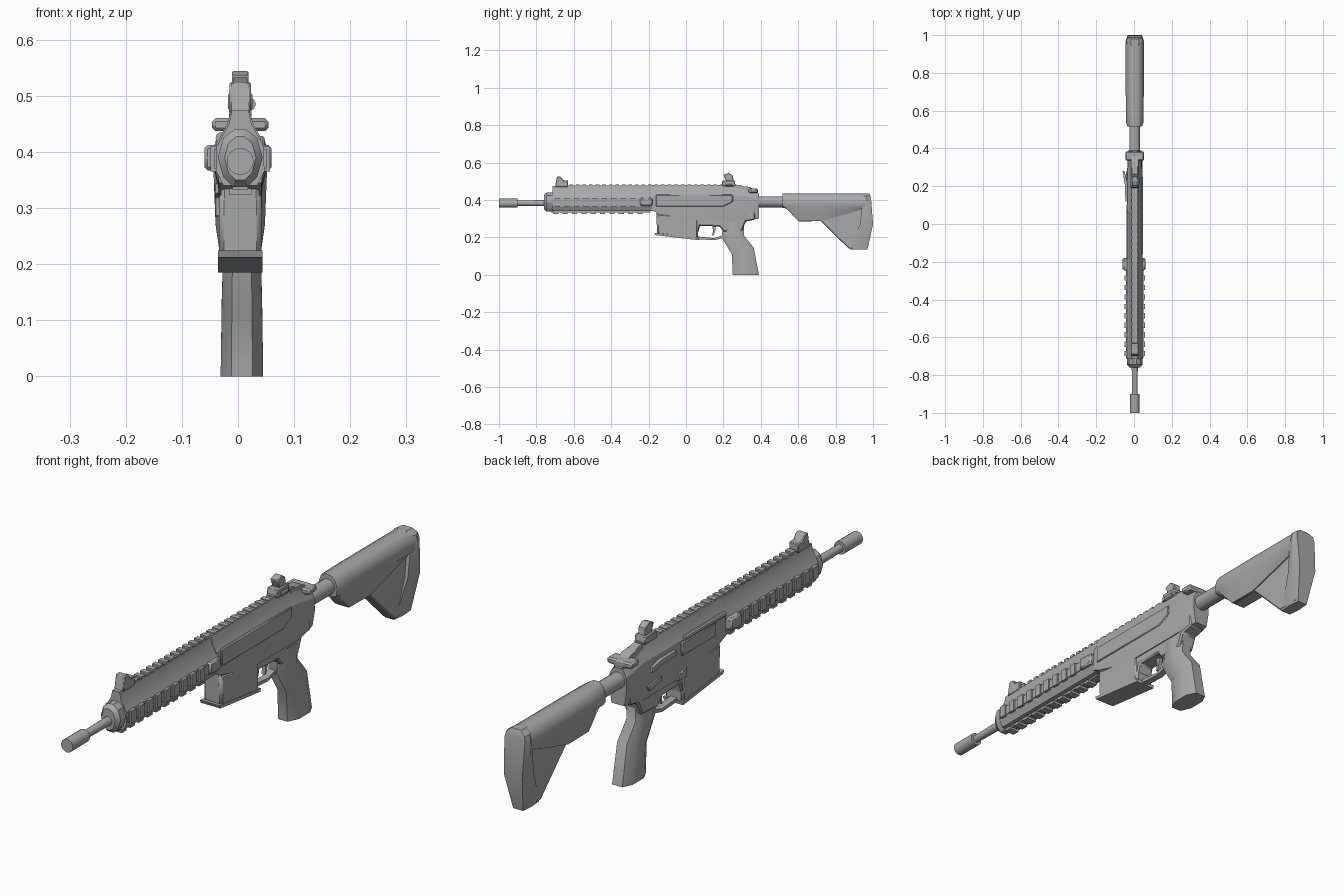
import bpy
import bmesh
import math

cube = bpy.data.objects.get("Cube")
if cube:
    bpy.data.objects.remove(cube, do_unlink=True)

CX = 0.004  # centre plane of the model

metal = bpy.data.materials.new("metal_grey")
metal.use_nodes = True
metal.diffuse_color = (0.4, 0.4, 0.4, 1)
metal.node_tree.nodes["Principled BSDF"].inputs["Base Color"].default_value = (0.4, 0.4, 0.4, 1)


def finish(name, bm, bevel=0, smooth=30):
    bmesh.ops.recalc_face_normals(bm, faces=bm.faces)
    mesh = bpy.data.meshes.new(name)
    bm.to_mesh(mesh)
    bm.free()
    mesh.materials.append(metal)
    ob = bpy.data.objects.new(name, mesh)
    bpy.context.collection.objects.link(ob)
    if bevel:
        mod = ob.modifiers.new("bevel", 'BEVEL')
        mod.width = bevel
        mod.limit_method = 'ANGLE'
        mod.angle_limit = math.radians(50)
    bpy.ops.object.select_all(action='DESELECT')
    ob.select_set(True)
    bpy.context.view_layer.objects.active = ob
    bpy.ops.object.shade_smooth_by_angle(angle=math.radians(smooth))
    return ob


def add_loft(bm, rings):
    """Bridge rings of equal point count and cap both ends."""
    rows = [[bm.verts.new(p) for p in ring] for ring in rings]
    n = len(rows[0])
    for a, b in zip(rows, rows[1:]):
        for i in range(n):
            j = (i + 1) % n
            bm.faces.new((a[i], a[j], b[j], b[i]))
    bm.faces.new(rows[0])
    bm.faces.new(rows[-1])


def loft(name, rings, bevel=0, smooth=30):
    bm = bmesh.new()
    add_loft(bm, rings)
    return finish(name, bm, bevel, smooth)


def section(y, half):
    """Symmetric cross-section at y from (half width, z) points, top down."""
    return ([(CX + x, y, z) for x, z in half]
            + [(CX - x, y, z) for x, z in reversed(half)])


def prism(name, outline, half, bevel=0, centre=CX):
    """Side outline of (y, z) points pushed out to both sides."""
    return loft(name, [[(centre + s * half, y, z) for y, z in outline] for s in (-1, 1)], bevel)


def add_box(bm, x0, x1, y0, y1, z0, z1):
    add_loft(bm, [[(x0, y, z0), (x1, y, z0), (x1, y, z1), (x0, y, z1)] for y in (y0, y1)])


def box(name, *size, bevel=0):
    bm = bmesh.new()
    add_box(bm, *size)
    return finish(name, bm, bevel)


def tube(name, y0, y1, r, z, r1=None, x=CX, sides=16):
    rings = []
    for y, rad in ((y0, r), (y1, r1 or r)):
        rings.append([(x + rad * math.cos(i * math.tau / sides), y,
                       z + rad * math.sin(i * math.tau / sides)) for i in range(sides)])
    return loft(name, rings)


def toothed_rail(name, y0, y1, pitch, base, tooth):
    """Rail strip with evenly spaced teeth; base and tooth are (x0, x1, z0, z1)."""
    bm = bmesh.new()
    add_box(bm, base[0], base[1], y0, y1, base[2], base[3])
    for i in range(int((y1 - y0) / pitch)):
        y = y0 + pitch * (i + 0.2)
        add_box(bm, tooth[0], tooth[1], y, y + pitch * 0.55, tooth[2], tooth[3])
    return finish(name, bm)


# Barrel and muzzle
tube("muzzle", -1.0, -0.9, 0.024, 0.383)
tube("barrel", -0.91, -0.7, 0.014, 0.383, 0.017)

# Front collar
collar = [(0.01, 0.44), (0.03, 0.425), (0.04, 0.39), (0.03, 0.355), (0.012, 0.337)]
loft("front_collar", [section(-0.76, [(x * 0.7, 0.388 + (z - 0.388) * 0.75) for x, z in collar]),
                      section(-0.745, collar), section(-0.71, collar)])

# Handguard
guard = [(0.015, 0.475), (0.02, 0.45), (0.042, 0.41), (0.043, 0.365), (0.03, 0.34)]
loft("handguard", [section(-0.715, guard), section(-0.18, guard)], smooth=20)
for side, label in ((1, "left"), (-1, "right")):
    xs = [sorted((CX + side * a, CX + side * b)) for a, b in ((0.04, 0.047), (0.04, 0.053))]
    toothed_rail(label + "_side_rail", -0.71, -0.24, 0.05,
                 (*xs[0], 0.37, 0.405), (*xs[1], 0.365, 0.41))
    x = sorted((CX + side * 0.03, side * 0.06))
    box(label + "_rail_end", *x, -0.245, -0.18, 0.367, 0.412, bevel=0.006)
toothed_rail("bottom_rail", -0.72, -0.19, 0.05,
             (CX - 0.014, CX + 0.014, 0.333, 0.345), (CX - 0.02, CX + 0.02, 0.324, 0.335))
toothed_rail("top_rail", -0.63, 0.28, 0.035,
             (CX - 0.012, CX + 0.012, 0.468, 0.478), (CX - 0.016, CX + 0.016, 0.474, 0.484))

# Receiver
body = [(0.015, 0.48), (0.023, 0.45), (0.037, 0.425), (0.04, 0.36), (0.038, 0.29)]
rear = [(0.012, 0.435), (0.024, 0.425), (0.034, 0.405), (0.036, 0.36), (0.026, 0.3)]
loft("upper_receiver", [section(-0.185, [(x, max(z, 0.345)) for x, z in body]),
                        section(-0.15, [(x, max(z, 0.33)) for x, z in body]),
                        section(0.0, body), section(0.29, body), section(0.39, rear)], smooth=25)
prism("lower_receiver", [(-0.16, 0.36), (-0.155, 0.24), (0.065, 0.225), (0.075, 0.262),
                         (0.18, 0.258), (0.2, 0.23), (0.3, 0.235), (0.32, 0.285),
                         (0.37, 0.295), (0.37, 0.36)], 0.034, 0.006)
prism("magazine", [(-0.158, 0.33), (-0.155, 0.215), (0.065, 0.187), (0.065, 0.3)], 0.038, 0.009)
prism("magazine_base", [(-0.17, 0.224), (-0.165, 0.212), (0.068, 0.185), (0.07, 0.197)], 0.04)
prism("left_receiver_panel", [(-0.16, 0.428), (-0.16, 0.365), (0.2, 0.365), (0.25, 0.39), (0.25, 0.428)],
      0.006, 0.003, CX + 0.037)

# Right side controls
prism("port_cover", [(-0.12, 0.42), (-0.12, 0.37), (0.08, 0.37), (0.08, 0.42)], 0.005, 0.003, CX - 0.04)
tube("bolt_rod", -0.18, 0.06, 0.01, 0.425, x=CX - 0.034, sides=10)
loft("side_lever", [[(x0, y, 0.39), (x1, y, 0.39), (x1, y, 0.408), (x0, y, 0.408)]
                    for y, x0, x1 in ((0.12, -0.046, -0.03), (0.2, -0.047, -0.03), (0.28, -0.06, -0.05))])
prism("selector", [(0.2, 0.345), (0.2, 0.325), (0.27, 0.315), (0.28, 0.335)], 0.005, 0.002, CX - 0.041)
prism("magazine_catch", [(0.05, 0.32), (0.05, 0.285), (0.1, 0.285), (0.1, 0.31)], 0.005, 0.002, CX - 0.04)

# Charging handle
box("charging_handle", CX - 0.05, CX + 0.05, 0.335, 0.385, 0.437, 0.46, bevel=0.006)
prism("charging_handle_neck", [(0.27, 0.475), (0.27, 0.44), (0.385, 0.425), (0.385, 0.445), (0.34, 0.47)], 0.02)

# Sights
prism("front_sight", [(-0.7, 0.47), (-0.69, 0.525), (-0.67, 0.525), (-0.655, 0.505),
                      (-0.63, 0.505), (-0.63, 0.47)], 0.019, 0.003)
prism("rear_sight_base", [(0.19, 0.475), (0.195, 0.505), (0.26, 0.505), (0.265, 0.475)], 0.022, 0.003)
prism("rear_sight", [(0.215, 0.5), (0.2, 0.535), (0.23, 0.545), (0.25, 0.53), (0.255, 0.5)], 0.015, 0.003)
tube("rear_sight_knob", 0.21, 0.25, 0.012, 0.485, x=CX + 0.016, sides=8)

# Trigger and its guard
prism("trigger", [(0.14, 0.265), (0.145, 0.235), (0.14, 0.21), (0.147, 0.21), (0.157, 0.235), (0.16, 0.265)], 0.007)
prism("trigger_guard", [(0.06, 0.205), (0.06, 0.19), (0.15, 0.185), (0.21, 0.2), (0.21, 0.215), (0.15, 0.196)], 0.013)


# Grip, lofted downwards with narrow front and back edges
def grip_ring(y0, y1, z0, z1, w):
    pts = [(0, 0.5), (0.28, 1), (0.75, 1), (1, 0.55)]
    pts = [(y0 + t * (y1 - y0), z0 + t * (z1 - z0), w * k) for t, k in pts]
    return [(0.007 + x, y, z) for y, z, x in pts] + [(0.007 - x, y, z) for y, z, x in reversed(pts)]


loft("grip", [grip_ring(0.2, 0.31, 0.28, 0.28, 0.033), grip_ring(0.19, 0.31, 0.2, 0.21, 0.034),
              grip_ring(0.245, 0.362, 0.11, 0.145, 0.036), grip_ring(0.25, 0.39, 0, 0, 0.038)], smooth=40)

# Stock
tube("buffer_tube", 0.37, 0.54, 0.029, 0.39)


def stock_ring(y, low, w):
    top = 0.435
    half = [(0.3, 0), (0.75, 0.012), (1, 0.04), (0.95, 0.07)]
    return section(y, [(w * k, top - d) for k, d in half] + [(w * 0.6, low)])


loft("stock_body", [stock_ring(0.515, 0.358, 0.038), stock_ring(0.535, 0.355, 0.045),
                    stock_ring(0.6, 0.288, 0.047), stock_ring(0.72, 0.287, 0.048),
                    stock_ring(0.84, 0.32, 0.048), stock_ring(0.96, 0.355, 0.048)], smooth=45)
prism("stock_web", [(0.59, 0.34), (0.6, 0.285), (0.72, 0.287), (0.87, 0.14), (0.96, 0.14), (0.96, 0.37)],
      0.024, 0.004)
loft("butt_plate", [[(CX + s * w * k, y, z) for s, k, y in
                     ((1, 0.8, y0), (1, 1, (y0 + y1) / 2), (1, 0.85, y1),
                      (-1, 0.85, y1), (-1, 1, (y0 + y1) / 2), (-1, 0.8, y0))]
                    for z, w, y0, y1 in ((0.135, 0.024, 0.875, 0.97), (0.27, 0.044, 0.93, 1.0),
                                         (0.4, 0.049, 0.945, 0.99), (0.42, 0.044, 0.945, 0.987),
                                         (0.435, 0.022, 0.945, 0.98))], smooth=25)
